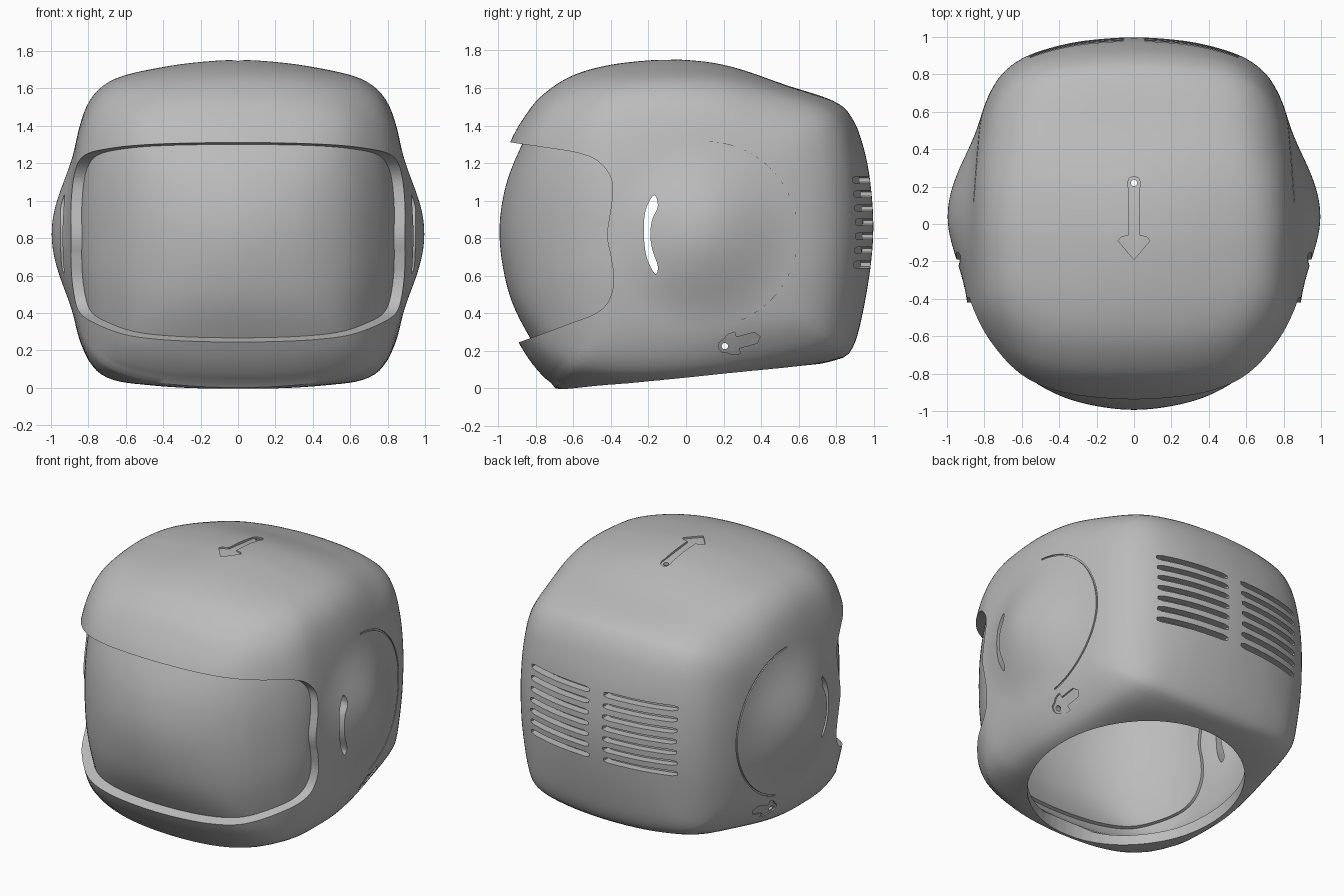
import bpy, bmesh
from math import pi, tau, atan2, hypot, cos, sin, tan, radians
from mathutils import Vector

if "Cube" in bpy.data.objects:
    bpy.data.objects.remove(bpy.data.objects["Cube"])

MID = 0.85          # height of the centre the shell is built around
SHARP = 8           # how tightly the three outlines meet
TUCK = 0.04         # pulls the diagonals in, where the blend swells
CORNER = 7          # extra rounding where all three outlines meet


def smooth_loop(pts, steps=10):
    """Closed Catmull-Rom curve through 2D points."""
    out, n = [], len(pts)
    for i in range(n):
        a, b, c, d = (Vector(pts[(i + j) % n]) for j in (-1, 0, 1, 2))
        for s in range(steps):
            t = s / steps
            out.append(b + 0.5 * t * (c - a + t * (2 * a - 5 * b + 4 * c - d
                                                   + t * (3 * (b - c) + d - a))))
    return out


def mirrored(half):
    return half + [(-u, v) for u, v in reversed(half[1:-1])]


def radial(pts, centre_v):
    """Gauge function of a star-shaped outline: 1 on the outline."""
    polar = sorted((atan2(p.y - centre_v, p.x), hypot(p.x, p.y - centre_v))
                   for p in smooth_loop(pts))
    polar = [(polar[-1][0] - tau, polar[-1][1])] + polar + [(polar[0][0] + tau, polar[0][1])]
    size, table, j = 720, [], 0
    for i in range(size + 1):
        a = -pi + tau * i / size
        while polar[j + 1][0] < a and j < len(polar) - 2:
            j += 1
        (a0, r0), (a1, r1) = polar[j], polar[j + 1]
        r = r0 + (r1 - r0) * (a - a0) / max(a1 - a0, 1e-9)
        table.append(r * (1 - TUCK * sin(2 * a) ** 2))

    def gauge(u, v):
        f = (atan2(v, u) + pi) / tau * size
        i = min(int(f), size - 1)
        return hypot(u, v) / (table[i] + (table[i + 1] - table[i]) * (f - i))
    return gauge


# Outlines of the closed shell: front (x, z), side (y, z), plan (x, y)
front = radial(mirrored([
    (0, 1.755), (.25, 1.735), (.45, 1.7), (.62, 1.66), (.72, 1.61), (.79, 1.53),
    (.84, 1.4), (.885, 1.2), (.915, 1), (.92, .82), (.915, .6), (.885, .4),
    (.85, .2), (.83, .09), (.79, .01), (.68, -.04), (.4, -.07), (0, -.08)]), MID)
side = radial([
    (-.865, .255), (-.79, .13), (-.71, .035), (-.62, -.005), (0, .063), (.5, .125),
    (.78, .165), (.87, .21), (.93, .4), (1, .8), (.98, 1.1), (.93, 1.3), (.87, 1.43),
    (.78, 1.51), (.5, 1.6), (.2, 1.71), (0, 1.75), (-.15, 1.755), (-.4, 1.725),
    (-.6, 1.655), (-.75, 1.54), (-.83, 1.435), (-.905, 1.305), (-1.02, 1.05),
    (-1.06, .8), (-.99, .5)], MID)
plan = radial(mirrored([
    (0, 1), (.2, .985), (.36, .955), (.56, .885), (.68, .8), (.75, .7), (.8, .58),
    (.84, .43), (.88, .25), (.915, 0), (.915, -.2), (.9, -.4), (.87, -.5), (.78, -.64),
    (.62, -.82), (.41, -.955), (.2, -1.03), (0, -1.06)]), 0)


def gauge(x, y, z):
    a, b, c = (g ** SHARP for g in (front(x, z), side(y, z), plan(x, y)))
    total = a + b + c + CORNER * a * b * c / (a + b + c) ** 2
    return (total / 1.95) ** (1 / SHARP)


def on_surface(axis, sign, a, b):
    """Coordinate along an axis where the shell surface lies."""
    lo, hi = 0, 1.4
    for _ in range(30):
        m = (lo + hi) / 2
        p = [a, b]
        p.insert(axis, sign * m)
        if axis != 2:
            p[2] -= MID
        lo, hi = (m, hi) if gauge(*p) < 1 else (lo, m)
    return sign * lo + (MID if axis == 2 else 0)


def make_object(name, bm):
    mesh = bpy.data.meshes.new(name)
    bm.to_mesh(mesh)
    bm.free()
    ob = bpy.data.objects.new(name, mesh)
    bpy.context.collection.objects.link(ob)
    return ob


def hollow_body(name, outer, inner):
    """Rounded box with bulging ear pods, as a wall between two scales."""
    bm = bmesh.new()
    bmesh.ops.create_cube(bm, size=2)
    bmesh.ops.subdivide_edges(bm, edges=bm.edges[:], cuts=47, use_grid_fill=True)
    for v in bm.verts:
        d = Vector([tan(pi / 4 * c) for c in v.co])
        d /= gauge(*d)
        reach = hypot(d.y - .08, d.z + MID - .82) / .5
        if abs(d.x) > .6 and reach < 1:
            d.x += (.085 if d.x > 0 else -.085) * cos(pi / 2 * reach) ** 2
        v.co = d
    dup = bmesh.ops.duplicate(bm, geom=bm.verts[:] + bm.edges[:] + bm.faces[:])["geom"]
    inside = {g for g in dup if isinstance(g, bmesh.types.BMVert)}
    bmesh.ops.reverse_faces(bm, faces=[g for g in dup if isinstance(g, bmesh.types.BMFace)])
    for v in bm.verts:
        v.co = v.co * (inner if v in inside else outer) + Vector((0, 0, MID))
    return make_object(name, bm)


def cutter(name, solids):
    """One helper mesh; each solid is a list of matching rings, capped."""
    whole = bmesh.new()
    temp = bpy.data.meshes.new("temp")
    for rings in solids:
        bm = bmesh.new()
        loops = [[bm.verts.new(p) for p in ring] for ring in rings]
        n = len(loops[0])
        for a, b in zip(loops, loops[1:]):
            for i in range(n):
                bm.faces.new((a[i], a[(i + 1) % n], b[(i + 1) % n], b[i]))
        bm.faces.new(loops[0])
        bm.faces.new(loops[-1])
        bmesh.ops.recalc_face_normals(bm, faces=bm.faces[:])
        bmesh.ops.triangulate(bm, faces=bm.faces[:])
        bm.to_mesh(temp)
        bm.free()
        whole.from_mesh(temp)
    bpy.data.meshes.remove(temp)
    ob = make_object(name, whole)
    ob.hide_render = True
    return ob


def across_x(outline):
    return [[(x, p[0], p[1]) for p in outline] for x in (-1.3, 1.3)]


def along_z(outline, z0, z1):
    return [[(p[0], p[1], z) for p in outline] for z in (z0, z1)]


def ellipse(u, v, ru, rv, n):
    return [(u + ru * cos(tau * i / n), v + rv * sin(tau * i / n)) for i in range(n)]


# Face opening, cut straight through from side to side
edge = [(-1.4, 1.4), (-1.15, 1.35), (-.93, 1.31), (-.75, 1.283), (-.58, 1.255),
        (-.47, 1.21), (-.4, 1.12), (-.395, 1), (-.42, .82), (-.4, .7), (-.385, .58),
        (-.41, .47), (-.48, .4), (-.62, .345), (-.78, .285), (-.89, .245),
        (-1.15, .15), (-1.4, .06)]
opening = smooth_loop(edge, 5)
visor_area = [(-.85 + (y + .85) * 1.18, .8 + (z - .8) * 1.13) for y, z in opening]

# Ear slots, neck hole and pin holes
slot = smooth_loop([(-.17, 1.03), (-.215, .95), (-.225, .83), (-.21, .7), (-.165, .61),
                    (-.15, .65), (-.18, .74), (-.19, .82), (-.18, .9), (-.15, .97)], 4)
holes = [across_x(slot), across_x(ellipse(.207, .225, .017, .017, 16)),
         along_z(ellipse(0, .02, .68, .69, 64), -.3, .32),
         along_z(ellipse(0, .22, .017, .017, 16), 1.4, 2)]


def both_sides(half):
    return half + [(u, -v) for u, v in reversed(half[1:-1])]


# Engraved arrows on the top and on both sides
engraving = []
top_arrow = both_sides([(-.035, 0), (-.025, .025), (0, .035), (.03, .03), (.28, .03),
                        (.29, .07), (.31, .085), (.41, 0)])
flat = [(v, .22 - u) for u, v in top_arrow]
engraving.append([[(x, y, on_surface(2, 1, x, y) + d) for x, y in flat] for d in (-.01, .1)])
side_arrow = both_sides([(-.035, 0), (-.025, .025), (0, .035), (.03, .055), (.07, .06),
                         (.07, .03), (.17, .03), (.195, 0)])
flat = [(.207 + .965 * u - .26 * v, .225 + .26 * u + .965 * v) for u, v in side_arrow]

for s in (1, -1):
    engraving.append([[(on_surface(0, s, y, z) + s * d, y, z) for y, z in flat]
                      for d in (-.01, .1)])
    # Curved seam behind each ear pod
    seam = []
    for i in range(41):
        a = radians(-75 + 163 * i / 40)
        ring = []
        for r, d in ((.497, -.008), (.507, -.008), (.507, .05), (.497, .05)):
            y, z = .1 + r * cos(a), .82 + r * sin(a)
            ring.append((on_surface(0, s, y, z) + s * d, y, z))
        seam.append(ring)
    engraving.append(seam)
    # Two columns of rear vents, rounded at the ends
    for row in range(7):
        z, vent = .66 + .075 * row, []
        for i in range(17):
            x = .055 + .505 * i / 16
            h = .01 if i in (0, 16) else .018
            y = on_surface(1, 1, s * x, z)
            vent.append([(s * x, y + d, z + e) for d, e in
                         ((-.055, -h), (-.055, h), (.1, h), (.1, -h))])
        engraving.append(vent)

grey = bpy.data.materials.new("plain grey")
grey.use_nodes = True
grey.diffuse_color = (.5, .5, .5, 1)
grey.node_tree.nodes["Principled BSDF"].inputs["Base Color"].default_value = (.5, .5, .5, 1)


def finish(ob, cuts):
    """Apply the cuts, remove the helpers, then colour and smooth."""
    for tool, mode in cuts:
        m = ob.modifiers.new(tool.name, "BOOLEAN")
        m.object, m.operation, m.solver = tool, mode, "EXACT"
    bpy.context.view_layer.update()
    graph = bpy.context.evaluated_depsgraph_get()
    mesh = bpy.data.meshes.new_from_object(ob.evaluated_get(graph))
    ob.modifiers.clear()
    ob.data = mesh
    for tool, _ in cuts:
        bpy.data.objects.remove(tool)
    mesh.materials.clear()
    mesh.materials.append(grey)
    for poly in mesh.polygons:
        poly.material_index = 0
    bpy.ops.object.select_all(action="DESELECT")
    ob.select_set(True)
    bpy.context.view_layer.objects.active = ob
    bpy.ops.object.shade_smooth_by_angle(angle=radians(32))


finish(hollow_body("helmet_shell", 1, .925),
       [(cutter("opening_cutter", [across_x(opening)]), "DIFFERENCE"),
        (cutter("engraving_cutter", engraving), "DIFFERENCE"),
        (cutter("hole_cutter", holes), "DIFFERENCE")])
finish(hollow_body("visor", .94, .905),
       [(cutter("visor_cutter", [across_x(visor_area)]), "INTERSECT")])
